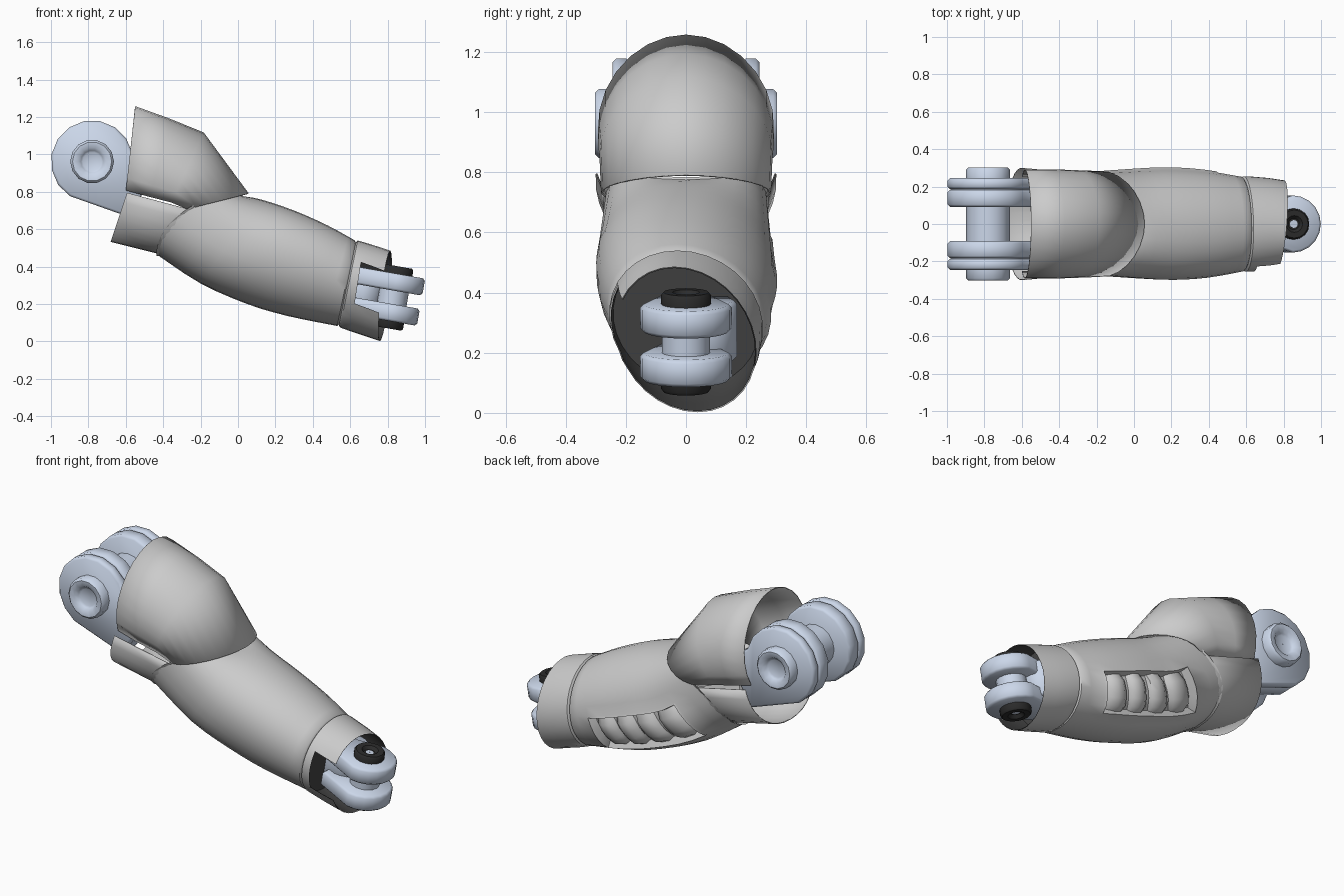
import bpy, bmesh
from math import sin, cos, pi, radians
from mathutils import Vector, Matrix

if "Cube" in bpy.data.objects:
    bpy.data.objects.remove(bpy.data.objects["Cube"])


def material(name, col):
    m = bpy.data.materials.new(name)
    m.diffuse_color = (*col, 1)
    m.use_nodes = True
    m.node_tree.nodes["Principled BSDF"].inputs["Base Color"].default_value = m.diffuse_color
    return m


STEEL = material("blue_steel", (0.60, 0.68, 0.82))
BLACK = material("black", (0.025, 0.025, 0.025))
DARK = material("dark_lining", (0.06, 0.06, 0.06))


def finish(name, bm, mat=None, normals=True):
    if normals:
        bmesh.ops.recalc_face_normals(bm, faces=bm.faces)
    me = bpy.data.meshes.new(name)
    bm.to_mesh(me)
    bm.free()
    ob = bpy.data.objects.new(name, me)
    bpy.context.collection.objects.link(ob)
    if mat:
        me.materials.append(mat)
    return ob


def ring(top, bot, w, n=2.0, bow=(0, 0), a0=0, a1=360, count=32, shear=0, skew=0):
    """Superellipse section between a top and a bottom (x, z) point."""
    t, b = Vector((top[0], 0, top[1])), Vector((bot[0], 0, bot[1]))
    c, h = (t + b) / 2, (t - b) / 2
    full = a1 - a0 == 360
    pts = []
    for i in range(count if full else count + 1):
        a = radians(a0 + (a1 - a0) * i / count)
        co, si = [abs(v) ** (2 / n) * (1 if v >= 0 else -1) for v in (cos(a), sin(a))]
        p = c + h * si + Vector((bow[0], 0, bow[1])) * co * co
        p.y = w * co - skew * h.length * si
        p.x += shear * p.y
        pts.append(p)
    return pts


def refine(rings, k):
    """Catmull-Rom interpolation between rings."""
    out, last = [], len(rings) - 1
    for i in range(last):
        quad = [rings[max(0, min(last, i + d))] for d in (-1, 0, 1, 2)]
        for s in range(k):
            t = s / k
            out.append([(2 * b + (c - a) * t + (2 * a - 5 * b + 4 * c - d) * t * t
                         + (3 * b - a - 3 * c + d) * t ** 3) / 2 for a, b, c, d in zip(*quad)])
    return out + [rings[-1]]


def scaled(r, f, shift=(0, 0, 0)):
    c = sum(r, Vector()) / len(r)
    return [c + (p - c) * f + Vector(shift) for p in r]


def loft(rings, closed=True, skip=lambda row, col: False):
    bm = bmesh.new()
    vs = [[bm.verts.new(p) for p in r] for r in rings]
    n = len(rings[0])
    for i in range(len(vs) - 1):
        for j in range(n if closed else n - 1):
            k = (j + 1) % n
            if not skip(i, j):
                bm.faces.new((vs[i][j], vs[i][k], vs[i + 1][k], vs[i + 1][j]))
    bm.faces.ensure_lookup_table()
    return bm


def thicken(ob, t=0.006):
    m = ob.modifiers.new("thickness", "SOLIDIFY")
    m.thickness, m.offset = t, 0


# upper cowl: arched shell, open behind and below
def arch(top, base, w, n):
    bot = [b - (t - b) * 0.33 for t, b in zip(top, base)]
    return ring(top, bot, w, n, a0=-29, a1=209, count=18)


thicken(finish("upper_cowl", loft([
    arch((-0.55, 1.255), (-0.60, 0.80), 0.29, 1.95),
    arch((-0.37, 1.19), (-0.47, 0.765), 0.29, 1.95),
    arch((-0.185, 1.115), (-0.36, 0.735), 0.285, 1.9),
    arch((0.055, 0.79), (-0.28, 0.705), 0.28, 1.85)], False)))


# lower cuff: half shell under the cowl
def trough(base, bot, w):
    return ring([2 * a - b for a, b in zip(base, bot)], bot, w, 2.15, a0=176, a1=364, count=18)


thicken(finish("lower_cuff", loft([
    trough((-0.60, 0.775), (-0.68, 0.535), 0.298),
    trough((-0.28, 0.69), (-0.42, 0.47), 0.265),
    trough((-0.12, 0.64), (-0.28, 0.42), 0.23)], False)))

# forearm shell with rolled rear lip and front seam
rear = ring((0.03, 0.775), (-0.42, 0.455), 0.27, 2.4, (-0.075, 0.08))
rows = refine([rear,
               ring((0.12, 0.76), (-0.20, 0.31), 0.287, 2.25, skew=0.06),
               ring((0.30, 0.70), (0.05, 0.20), 0.297, 2.1, skew=0.12),
               ring((0.48, 0.62), (0.27, 0.135), 0.285, 2.05, skew=0.13),
               ring((0.625, 0.54), (0.53, 0.083), 0.252, skew=0.12)], 3)
N = len(rear)
bm = loft(rows + [scaled(rows[-1], 0.95, (0.008, 0, -0.002))])
VENT_COLS = [N - 5, N - 4, N - 3, N - 2, N - 1]
vent = [bm.faces[i * N + j] for i in range(2, 10) for j in VENT_COLS]
bmesh.ops.recalc_face_normals(bm, faces=bm.faces)
if sum(f.normal.y for f in vent) < 0:
    bmesh.ops.reverse_faces(bm, faces=bm.faces)
bmesh.ops.inset_region(bm, faces=vent, thickness=0.012, depth=0.006)
bmesh.ops.inset_region(bm, faces=vent, thickness=0.008, depth=-0.05)
finish("forearm", bm, normals=False)
finish("rear_lip", loft([scaled(rear, 0.99), scaled(rear, 1.02, (-0.012, 0, 0.006)),
                         scaled(rear, 0.90, (-0.01, 0, -0.01))]))


# four rounded louvres in the side recess
def skin(row, col, depth):
    i = min(int(row), len(rows) - 2)
    p = rows[i][col].lerp(rows[i + 1][col], row - i)
    c = (rows[i][8] + rows[i][24]) / 2
    return p + (c - p) * depth


for k in range(4):
    start = 2.25 + k * 1.87
    strips = []
    for f, d in ((0, 0.20), (0.08, 0.09), (0.3, 0.02), (0.6, 0.015), (0.85, 0.07), (1, 0.20)):
        cols = VENT_COLS + [0]
        s = [skin(start + f * 1.85, c, d + (0.06 if e in (0, 5) else 0))
             for e, c in enumerate(cols)]
        mid = sum(s, Vector()) / 6
        strips.append([mid + (p - mid) * 0.95 for p in s])
    finish("louvre_%d" % (k + 1), loft(strips, False))

# wrist cuff with a notch in its front side, and its dark lining
r0 = ring((0.64, 0.54), (0.545, 0.075), 0.254, skew=0.12)
r1 = ring((0.675, 0.53), (0.60, 0.055), 0.252, skew=0.13)
r2 = ring((0.75, 0.507), (0.68, 0.028), 0.244, shear=0.04, skew=0.14)
r3 = ring((0.818, 0.485), (0.755, 0.002), 0.23, shear=0.1, skew=0.16)


def notch(row, col):
    return row >= 2 and 13 <= col <= 17


finish("wrist_cuff", loft([scaled(r0, 0.95, (-0.008, 0, 0)), r0, r1, r2, r3], skip=notch))
finish("wrist_lining", loft([scaled(r0, 0.01), scaled(r0, 0.95)]
                            + [scaled(r, 0.985) for r in (r1, r2, r3)], skip=notch), DARK)


# hinge helpers, built around local z
def lug(name, rad, ang, length, z0, z1, mat4, tip=0.8, sides=10, bevel=0.012, wrap=0.0):
    """Rounded plate with an arm; wrap carries the round further along one side."""
    pts = [Vector((rad * cos(a), rad * sin(a), z0)) for a in
           [ang + pi / 2 - wrap + (pi + wrap) * i / sides for i in range(sides + 1)]]
    d, s = Vector((cos(ang), sin(ang), 0)), Vector((-sin(ang), cos(ang), 0))
    base = d * length + Vector((0, 0, z0))
    pts += [base - s * rad * tip, base + s * rad * tip]
    bm = bmesh.new()
    f = bm.faces.new([bm.verts.new(p) for p in pts])
    ex = bmesh.ops.extrude_face_region(bm, geom=[f])["geom"]
    bmesh.ops.translate(bm, vec=(0, 0, z1 - z0),
                        verts=[g for g in ex if isinstance(g, bmesh.types.BMVert)])
    rims = [e for e in bm.edges if abs(e.verts[0].co.z - e.verts[1].co.z) < 1e-6]
    bmesh.ops.bevel(bm, geom=rims, offset=bevel, segments=1, affect='EDGES')
    bmesh.ops.transform(bm, matrix=mat4, verts=bm.verts)
    finish(name, bm, STEEL)


def turned(name, profile, mat4, mat, sides=16):
    rings = [[Vector((r * cos(2 * pi * i / sides), r * sin(2 * pi * i / sides), z))
              for i in range(sides)] for r, z in profile]
    bm = loft(rings)
    bmesh.ops.transform(bm, matrix=mat4, verts=bm.verts)
    finish(name, bm, mat)


# elbow hinge: grooved double lugs, hubs and barrel
elbow = Matrix.Translation((-0.78, 0, 0.962)) @ Matrix.Rotation(pi / 2, 4, 'X')
arm = radians(-33)
for side, label in ((1, "front"), (-1, "back")):
    m = elbow @ Matrix.Scale(side, 4, (0, 0, 1))
    lug("elbow_inner_lug_" + label, 0.22, arm, 0.32, 0.092, 0.182, m, 0.65, 10, 0.012, 0.8)
    lug("elbow_groove_" + label, 0.205, arm, 0.31, 0.16, 0.21, m, 0.65, 10, 0.004, 0.8)
    lug("elbow_outer_lug_" + label, 0.22, arm, 0.32, 0.187, 0.245, m, 0.65, 10, 0.012, 0.8)
    turned("elbow_hub_" + label, [(0.117, 0.235), (0.117, 0.290), (0.105, 0.302), (0.075, 0.300),
                                  (0.06, 0.282), (0.05, 0.275), (0.001, 0.275)], m, STEEL, 14)
turned("elbow_barrel", [(0.117, -0.12), (0.117, 0.12)], elbow, STEEL)

# wrist hinge: two lugs, pin, black end caps
wrist = Matrix.Translation((0.828, 0, 0.236)) @ Matrix.Rotation(radians(10), 4, 'Y')
for side, label in ((1, "upper"), (-1, "lower")):
    m = wrist @ Matrix.Scale(side, 4, (0, 0, 1))
    lug("wrist_lug_" + label, 0.153, pi, 0.22, 0.036, 0.128, m, 0.5)
    turned("wrist_cap_" + label, [(0.083, 0.12), (0.083, 0.158), (0.075, 0.168), (0.045, 0.168),
                                  (0.03, 0.15), (0.02, 0.15)], m, BLACK)
    turned("wrist_bolt_" + label, [(0.021, 0.11), (0.021, 0.152), (0.001, 0.152)], m, STEEL)
turned("wrist_pin", [(0.08, -0.06), (0.08, 0.06)], wrist, STEEL)
lug("wrist_yoke", 0.11, pi, 0.08, -0.09, 0.11,
    Matrix.Translation((-0.16, 0.06, 0.03)) @ wrist)

# smooth shading with crisp edges
for ob in bpy.data.objects:
    ob.select_set(True)
    bpy.context.view_layer.objects.active = ob
bpy.ops.object.shade_smooth_by_angle(angle=radians(48))
